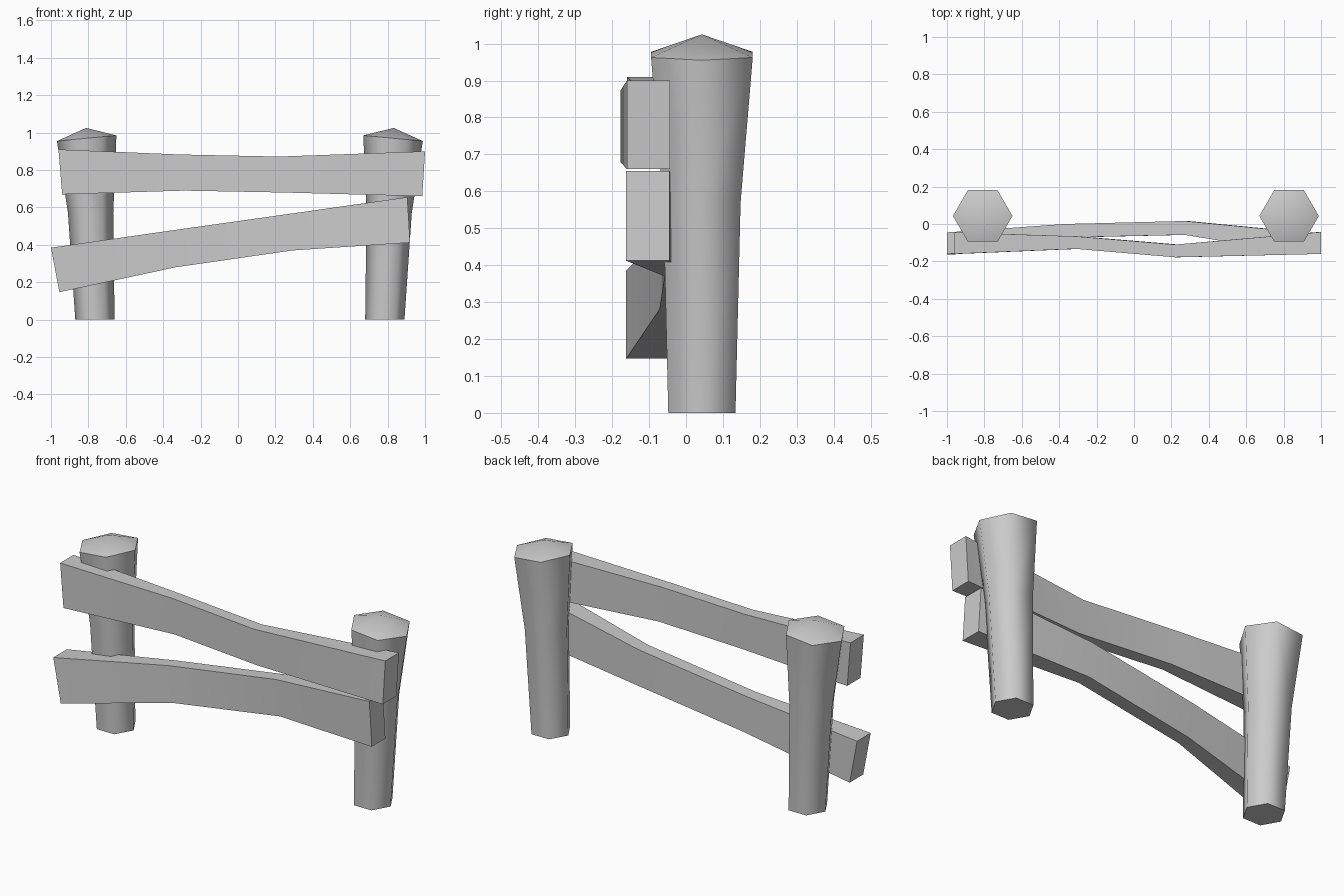
import bpy, bmesh, math
from mathutils import Vector

cube = bpy.data.objects.get("Cube")
if cube:
    bpy.data.objects.remove(cube, do_unlink=True)

grey = bpy.data.materials.new("plain grey")
grey.use_nodes = True
colour = (0.6, 0.6, 0.6, 1)
grey.diffuse_color = colour
grey.node_tree.nodes["Principled BSDF"].inputs["Base Color"].default_value = colour


def loft(name, rings, tip=None, angle=30):
    """Skin a list of matching rings, closing the end with a cap or a tip."""
    bm = bmesh.new()
    loops = [[bm.verts.new(p) for p in ring] for ring in rings]
    n = len(loops[0])
    for a, b in zip(loops, loops[1:]):
        for i in range(n):
            j = (i + 1) % n
            bm.faces.new((a[i], a[j], b[j], b[i]))
    bm.faces.new(loops[0])
    if tip:
        top = bm.verts.new(tip)
        for i in range(n):
            bm.faces.new((loops[-1][i], loops[-1][(i + 1) % n], top))
    else:
        bm.faces.new(loops[-1])
    bmesh.ops.recalc_face_normals(bm, faces=bm.faces)
    mesh = bpy.data.meshes.new(name)
    bm.to_mesh(mesh)
    bm.free()
    mesh.materials.append(grey)
    obj = bpy.data.objects.new(name, mesh)
    bpy.context.collection.objects.link(obj)
    bpy.ops.object.select_all(action="DESELECT")
    obj.select_set(True)
    bpy.context.view_layer.objects.active = obj
    bpy.ops.object.shade_smooth_by_angle(angle=math.radians(angle))


def post(name, side, shift):
    """Six-sided post, flaring and leaning outwards, with a tilted pointed top."""
    rings = []
    for x, z, r, tilt in ((0.775, 0, 0.105, 0), (0.798, 0.57, 0.121, 0),
                          (0.819, 0.97, 0.159, -0.095)):
        ring = []
        for k in range(6):
            a = k * math.pi / 3
            dx = r * math.cos(a)
            ring.append(Vector((side * (x + dx) + shift,
                                0.043 + r * math.sin(a), z + tilt * dx)))
        rings.append(ring)
    loft(name, rings, (side * 0.822 + shift, 0.043, 1.025), 66)


def rail(name, sections):
    """Bent plank; each section is top x, top z, bottom x, bottom z, front y, back y."""
    loft(name, [[(xt, f, zt), (xt, b, zt), (xb, b, zb), (xb, f, zb)]
                for xt, zt, xb, zb, f, b in sections])


# Posts
post("left_post", 1, 0.01)
post("right_post", -1, 0.01)

# Rails
rail("upper_rail", [(-0.96, 0.91, -0.94, 0.67, -0.16, -0.045),
                    (-0.31, 0.883, -0.29, 0.69, -0.133, -0.066),
                    (0.22, 0.872, 0.24, 0.68, -0.178, -0.11),
                    (1.0, 0.90, 0.985, 0.66, -0.16, -0.043)])
rail("lower_rail", [(-1.0, 0.385, -0.955, 0.147, -0.162, -0.045),
                    (-0.37, 0.475, -0.335, 0.28, -0.072, 0.0),
                    (0.27, 0.565, 0.29, 0.37, -0.058, 0.016),
                    (0.905, 0.655, 0.92, 0.412, -0.162, -0.045)])
